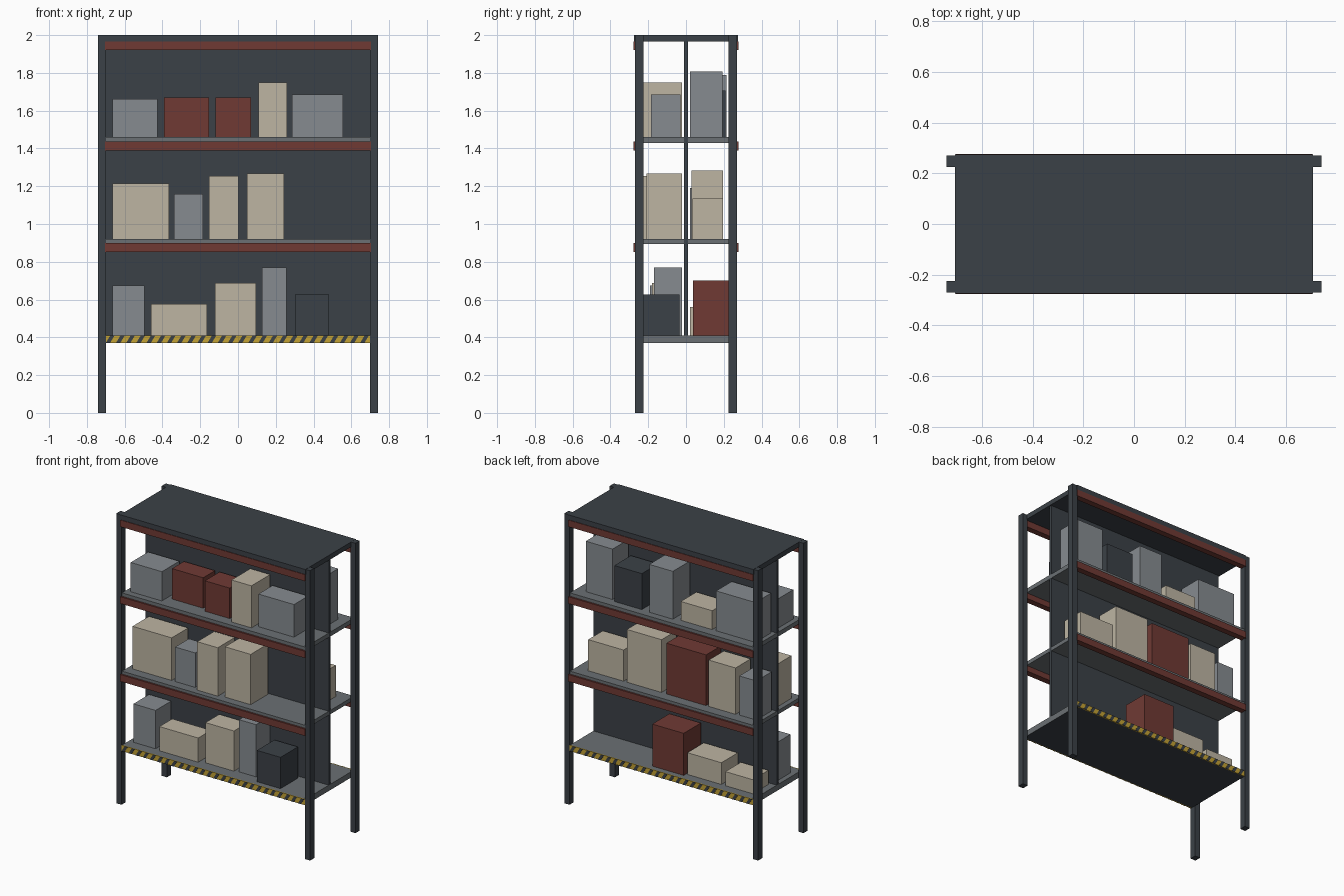
import bpy, bmesh

cube = bpy.data.objects.get("Cube")
if cube:
    bpy.data.objects.remove(cube, do_unlink=True)


def material(name, r, g, b):
    m = bpy.data.materials.new(name)
    m.use_nodes = True
    m.diffuse_color = (r, g, b, 1)
    m.node_tree.nodes["Principled BSDF"].inputs["Base Color"].default_value = (r, g, b, 1)
    return m


DARK = material("dark_steel", 0.044, 0.053, 0.063)
DECK = material("deck_grey", 0.145, 0.162, 0.172)
RED = material("rust_red", 0.16, 0.042, 0.034)
GREY = material("box_grey", 0.24, 0.26, 0.28)
BEIGE = material("cardboard_beige", 0.51, 0.46, 0.365)
YELLOW = material("hazard_yellow", 0.55, 0.36, 0.035)


def finish(name, bm, *mats):
    bmesh.ops.recalc_face_normals(bm, faces=bm.faces)
    mesh = bpy.data.meshes.new(name)
    bm.to_mesh(mesh)
    bm.free()
    for m in mats:
        mesh.materials.append(m)
    obj = bpy.data.objects.new(name, mesh)
    bpy.context.collection.objects.link(obj)
    return obj


def box(name, xs, ys, zs, *mats):
    bm = bmesh.new()
    bmesh.ops.create_cube(bm, size=1)
    for v in bm.verts:
        v.co = [r[0] if c < 0 else r[1] for c, r in zip(v.co, (xs, ys, zs))]
    return finish(name, bm, *mats)


# Corner posts
for sx, side in ((-1, "right"), (1, "left")):
    for sy, end in ((-1, "front"), (1, "back")):
        box(f"{end}_{side}_post", sorted((sx * 0.70, sx * 0.74)),
            sorted((sy * 0.225, sy * 0.27)), (0, 2), DARK)

# Top cover, centre divider and shelf decks
box("top_cover", (-0.707, 0.707), (-0.275, 0.275), (1.967, 2.001), DARK)
box("centre_divider", (-0.70, 0.70), (-0.01, 0.01), (0.41, 1.967), DARK)
box("upper_deck", (-0.70, 0.70), (-0.265, 0.265), (1.43, 1.46), DECK)
box("middle_deck", (-0.70, 0.70), (-0.265, 0.265), (0.893, 0.92), DECK)
bottom = box("bottom_deck", (-0.70, 0.70), (-0.262, 0.262), (0.37, 0.41), DECK, DARK)
for p in bottom.data.polygons:
    p.material_index = 1 if p.normal.z < -0.5 else 0


# Yellow edge strip with slanted dark stripes, on both long edges
def hazard_stripes(name, sy, count=26, lean=0.024):
    bm = bmesh.new()
    pitch = 1.4 / count
    for i in range(count):
        x = -0.70 + i * pitch
        w = pitch * 0.42
        outline = ((x, 0.37), (x + w, 0.37), (x + w + lean, 0.41), (x + lean, 0.41))
        face = bm.faces.new([bm.verts.new((sy * -a, sy * 0.268, z)) for a, z in outline])
        new = bmesh.ops.extrude_face_region(bm, geom=[face])["geom"]
        bmesh.ops.translate(bm, vec=(0, sy * 0.002, 0),
                            verts=[g for g in new if isinstance(g, bmesh.types.BMVert)])
    finish(name, bm, DARK)


# Beams and hazard edges
for sy, end in ((-1, "front"), (1, "back")):
    for level, z0, z1 in (("lower", 0.853, 0.90), ("middle", 1.39, 1.437), ("top", 1.92, 1.966)):
        box(f"{end}_{level}_beam", (-0.705, 0.705), sorted((sy * 0.235, sy * 0.277)), (z0, z1), RED)
    box(f"{end}_hazard_strip", (-0.70, 0.70), sorted((sy * 0.26, sy * 0.268)), (0.37, 0.41), YELLOW)
    hazard_stripes(f"{end}_hazard_stripes", sy)

# Stored boxes per shelf: colour, x from, x to, y from, y to, top height
stock = {
    ("bottom", 0.41): [
        (GREY, -0.665, -0.496, -0.19, -0.02, 0.675),
        (BEIGE, -0.46, -0.164, -0.20, -0.06, 0.577),
        (BEIGE, -0.122, 0.095, -0.18, -0.03, 0.687),
        (GREY, 0.127, 0.257, -0.17, -0.02, 0.77),
        (DARK, 0.302, 0.482, -0.225, -0.035, 0.626),
        (RED, -0.14, 0.10, 0.037, 0.225, 0.70),
        (BEIGE, -0.41, -0.15, 0.02, 0.20, 0.56),
        (BEIGE, -0.65, -0.44, 0.03, 0.20, 0.507)],
    ("middle", 0.92): [
        (BEIGE, -0.665, -0.366, -0.20, -0.02, 1.214),
        (GREY, -0.34, -0.186, -0.20, -0.05, 1.158),
        (BEIGE, -0.154, 0.003, -0.225, -0.04, 1.254),
        (BEIGE, 0.048, 0.244, -0.21, -0.02, 1.267),
        (BEIGE, 0.34, 0.61, 0.035, 0.195, 1.135),
        (BEIGE, 0.05, 0.315, 0.03, 0.195, 1.284),
        (RED, -0.29, 0.013, 0.03, 0.195, 1.27),
        (BEIGE, -0.515, -0.31, 0.03, 0.195, 1.24),
        (GREY, -0.67, -0.54, 0.022, 0.19, 1.19)],
    ("upper", 1.46): [
        (GREY, -0.665, -0.427, -0.22, -0.03, 1.662),
        (RED, -0.392, -0.154, -0.16, -0.03, 1.67),
        (RED, -0.12, 0.07, -0.19, -0.03, 1.67),
        (BEIGE, 0.108, 0.26, -0.225, -0.02, 1.75),
        (GREY, 0.285, 0.557, -0.185, -0.03, 1.685),
        (GREY, 0.425, 0.63, 0.02, 0.193, 1.808),
        (DARK, 0.19, 0.40, 0.03, 0.21, 1.708),
        (GREY, -0.05, 0.13, 0.03, 0.215, 1.79),
        (BEIGE, -0.34, -0.10, 0.03, 0.20, 1.59),
        (GREY, -0.67, -0.37, 0.03, 0.20, 1.735)],
}
for (shelf, base), items in stock.items():
    for i, (mat, x0, x1, y0, y1, top) in enumerate(items, 1):
        box(f"{shelf}_shelf_box_{i}", (x0, x1), (y0, y1), (base, top), mat)
